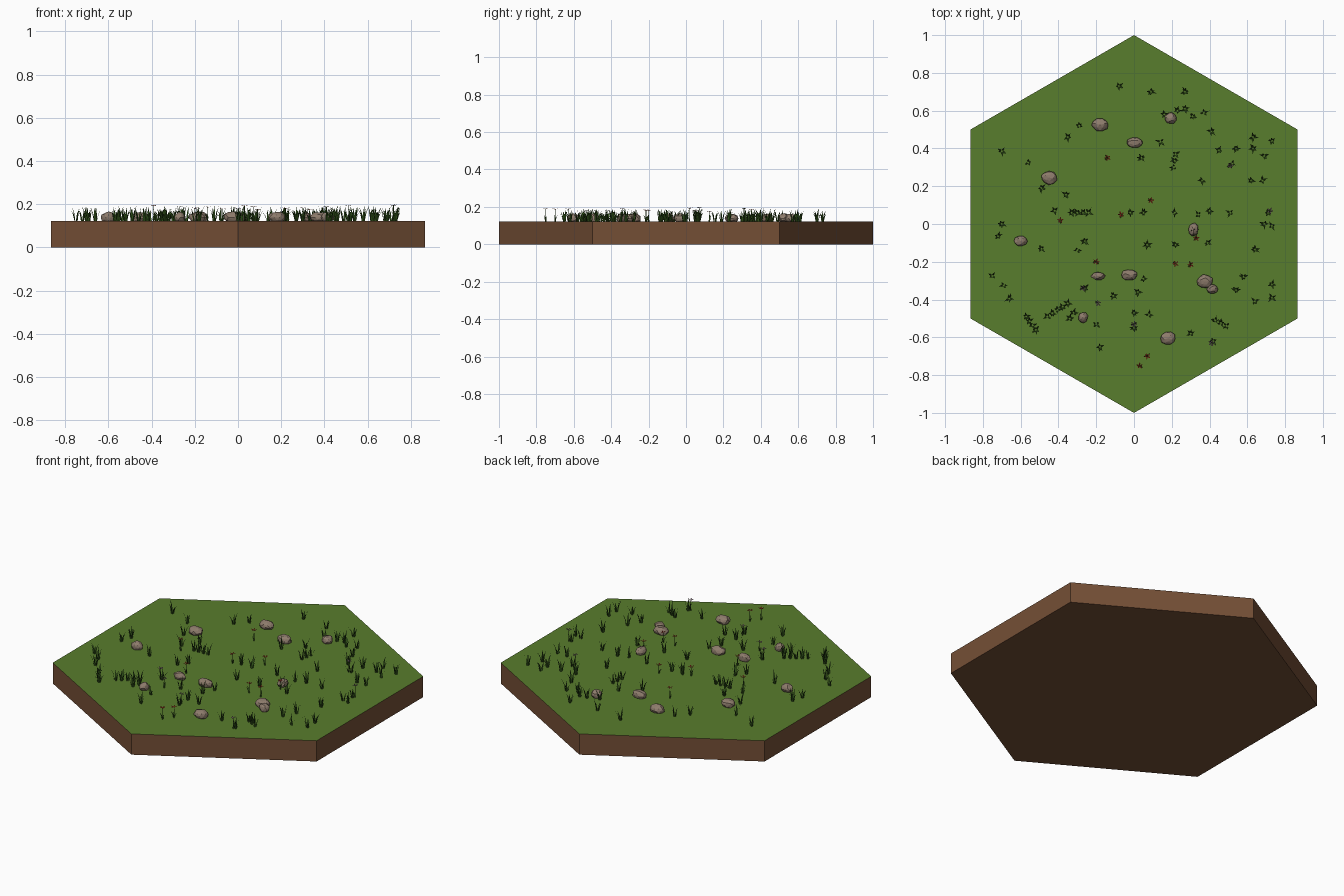
import bpy, bmesh, math, random
from mathutils import Vector, Matrix

if "Cube" in bpy.data.objects:
    bpy.data.objects.remove(bpy.data.objects["Cube"])

random.seed(7)
TOP = 0.123


def material(name, rgb):
    m = bpy.data.materials.new(name)
    m.diffuse_color = (*rgb, 1)
    m.use_nodes = True
    m.node_tree.nodes["Principled BSDF"].inputs["Base Color"].default_value = m.diffuse_color
    return m


soil = material("soil brown", (0.175, 0.078, 0.036))
turf = material("turf green", (0.098, 0.205, 0.026))
blade_green = material("grass blade green", (0.035, 0.1, 0.012))
stone = material("stone grey", (0.27, 0.2, 0.15))
red = material("petal red", (0.4, 0.03, 0.015))
mauve = material("petal mauve", (0.2, 0.12, 0.16))


def finish(name, bm, *mats):
    mesh = bpy.data.meshes.new(name)
    bm.to_mesh(mesh)
    bm.free()
    for m in mats:
        mesh.materials.append(m)
    ob = bpy.data.objects.new(name, mesh)
    bpy.context.collection.objects.link(ob)
    return ob


# Hexagonal ground tile: soil body, turf on the top face
bm = bmesh.new()
ring = [(math.sin(i * math.pi / 3), math.cos(i * math.pi / 3)) for i in range(6)]
base = bm.faces.new([bm.verts.new((x, y, 0)) for x, y in ring])
ext = bmesh.ops.extrude_face_region(bm, geom=[base], use_keep_orig=True)
bmesh.ops.translate(bm, vec=(0, 0, TOP), verts=[v for v in ext["geom"] if isinstance(v, bmesh.types.BMVert)])
bmesh.ops.recalc_face_normals(bm, faces=bm.faces)
for f in bm.faces:
    f.material_index = 1 if f.normal.z > 0.5 else 0
finish("ground_tile", bm, soil, turf)


# Grass tufts: curved, tapering blades
def add_blade(bm, root, angle, height, lean, width):
    out = Vector((math.cos(angle), math.sin(angle), 0))
    side = Vector((-out.y, out.x, 0)) * width / 2
    mid = root + out * lean * 0.4 + Vector((0, 0, height * 0.6))
    tip = root + out * lean + Vector((0, 0, height))
    a, b, c, d, e = [bm.verts.new(p) for p in
                     (root - side, root + side, mid + side * 0.8, mid - side * 0.8, tip)]
    bm.faces.new((a, b, c, d))
    bm.faces.new((d, c, e))


def add_tuft(bm, x, y):
    n = random.randint(4, 6)
    start = random.uniform(0, math.tau)
    for i in range(n):
        a = start + i * math.tau / n + random.uniform(-0.4, 0.4)
        root = Vector((x + 0.006 * math.cos(a), y + 0.006 * math.sin(a), TOP))
        add_blade(bm, root, a, random.uniform(0.04, 0.07), random.uniform(0.01, 0.025), 0.009)


tufts = [(-.08, .73), (.09, .70), (.27, .70), (.16, .58), (.27, .61), (.37, .59), (.41, .49),
         (-.29, .52), (-.35, .46), (-.70, .385), (-.56, .325), (.04, .35), (.14, .435),
         (.45, .39), (.54, .40), (.52, .32), (.63, .40), (.63, .46), (.73, .44), (.69, .36),
         (.62, .23), (.68, .23), (.36, .23), (-.49, .19), (-.36, .155), (-.42, .07),
         (-.02, .06), (.05, .06), (.215, .06), (.34, .05), (.40, .07), (.51, .06), (.71, .06),
         (.69, 0), (.73, -.01), (-.70, 0), (-.72, -.065), (-.49, -.13), (-.26, -.09),
         (-.30, -.14), (.07, -.11), (.22, -.11), (.39, -.10), (.64, -.135), (-.75, -.275),
         (-.69, -.325), (-.66, -.395), (-.26, -.34), (-.11, -.38), (.05, -.29), (.02, -.36),
         (.58, -.28), (.73, -.32), (.54, -.35), (.64, -.41), (.73, -.39), (-.20, -.53),
         (0, -.47), (0, -.55), (.08, -.48), (.3, -.58), (-.18, -.65), (.42, -.62), (.32, -.04)]
# Dense clumps: (start x, y, end x, y, tuft count)
clumps = [(-.33, .06, -.24, .06, 4), (.22, .37, .21, .30, 3), (-.57, -.49, -.52, -.56, 4),
          (-.46, -.49, -.35, -.42, 5), (-.34, -.50, -.32, -.47, 2), (.43, -.51, .49, -.54, 3),
          (.23, .60, .31, .57, 2)]
bm = bmesh.new()
for x, y in tufts:
    add_tuft(bm, x, y)
for x0, y0, x1, y1, n in clumps:
    for i in range(n):
        t = i / (n - 1)
        add_tuft(bm, x0 + (x1 - x0) * t, y0 + (y1 - y0) * t)
finish("grass_tufts", bm, blade_green)

# Stones: squashed faceted spheres, (x, y, half width, half depth)
stones = [(-.18, .525, .045, .034), (.195, .56, .031, .031), (.005, .43, .045, .028),
          (-.45, .245, .043, .036), (-.6, -.09, .035, .028), (.315, -.03, .026, .036),
          (-.19, -.275, .037, .022), (-.025, -.27, .045, .03), (.375, -.305, .043, .037),
          (.415, -.345, .03, .026), (-.27, -.495, .027, .028), (.18, -.605, .041, .035)]
for i, (x, y, rx, ry) in enumerate(stones):
    bm = bmesh.new()
    bmesh.ops.create_icosphere(bm, subdivisions=2, radius=1,
                               matrix=Matrix.Rotation(random.uniform(0, 6), 4, 'Z'))
    for v in bm.verts:
        v.co *= random.uniform(0.9, 1.08)
        v.co = Vector((x + v.co.x * rx, y + v.co.y * ry, TOP + 0.016 + v.co.z * 0.026))
    finish(f"stone_{i + 1}", bm, stone)


# Flowers: thin stem, two leaves and a flat five-petal head
def flowers(name, spots, petal):
    bm = bmesh.new()
    for x, y in spots:
        h = random.uniform(0.05, 0.08)
        bmesh.ops.create_cone(bm, segments=4, radius1=0.002, radius2=0.0015, depth=h,
                              matrix=Matrix.Translation((x, y, TOP + h / 2)))
        for k in range(2):
            add_blade(bm, Vector((x, y, TOP)), random.uniform(0, 6), 0.035, 0.02, 0.008)
        centre = bm.verts.new((x, y, TOP + h))
        start = random.uniform(0, 6)
        for k in range(5):
            a = start + k * math.tau / 5
            pts = [(0.011, -0.4, 0.001), (0.018, 0, 0.004), (0.011, 0.4, 0.001)]
            f = bm.faces.new([centre] + [bm.verts.new((x + r * math.cos(a + d), y + r * math.sin(a + d),
                                                       TOP + h + z)) for r, d, z in pts])
            f.material_index = 1
    finish(name, bm, blade_green, petal)


flowers("red_flowers", [(-.14, .35), (.09, .125), (-.07, .05), (-.39, .02), (.33, -.075), (-.2, -.2),
                        (.22, -.21), (.3, -.215), (.03, -.75), (.07, -.70)], red)
flowers("mauve_flowers", [(-.19, -.42), (0, -.53), (.51, .31), (.72, .07), (.41, -.63), (-.27, -.34)], mauve)
